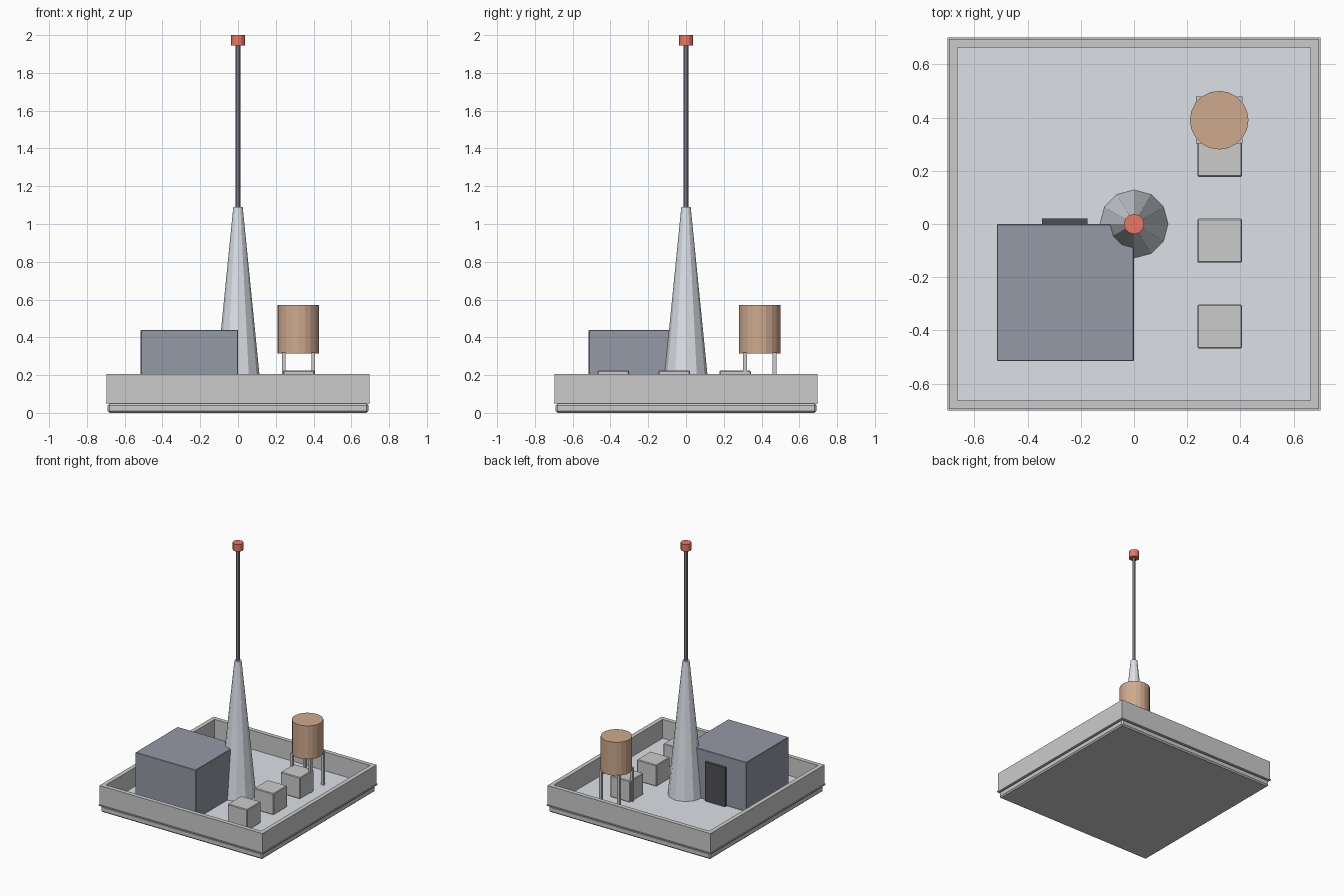
import bpy, math

if "Cube" in bpy.data.objects:
    bpy.data.objects.remove(bpy.data.objects["Cube"])

FLOOR = 0.06


def material(name, rgb):
    m = bpy.data.materials.new(name)
    m.diffuse_color = (*rgb, 1)
    m.use_nodes = True
    m.node_tree.nodes["Principled BSDF"].inputs["Base Color"].default_value = m.diffuse_color
    return m


slate = material("slate", (0.30, 0.32, 0.38))
dark = material("dark", (0.08, 0.08, 0.09))
copper = material("copper", (0.62, 0.40, 0.27))
red = material("red", (0.85, 0.18, 0.13))
pale = material("pale_blue_grey", (0.72, 0.75, 0.80))


def finish(name, mat, bevel=0):
    ob = bpy.context.object
    ob.name = name
    if mat:
        ob.data.materials.append(mat)
    if bevel:
        b = ob.modifiers.new("edge_bevel", "BEVEL")
        b.width, b.segments = bevel, 1
    return ob


def box(name, x0, x1, y0, y1, z0, z1, mat=None, bevel=0):
    bpy.ops.mesh.primitive_cube_add(
        size=1, location=((x0 + x1) / 2, (y0 + y1) / 2, (z0 + z1) / 2))
    ob = bpy.context.object
    ob.scale = (x1 - x0, y1 - y0, z1 - z0)
    bpy.ops.object.transform_apply(location=False, rotation=False, scale=True)
    return finish(name, mat, bevel)


def taper(name, x, y, z0, z1, r0, r1, sides, mat=None):
    bpy.ops.mesh.primitive_cone_add(
        vertices=sides, radius1=r0, radius2=r1, depth=z1 - z0,
        location=(x, y, (z0 + z1) / 2))
    return finish(name, mat)


# Base slab with bevelled edge, and the thin ledge plate forming the roof floor
box("base_slab", -0.69, 0.69, -0.69, 0.69, 0, 0.05, bevel=0.01)
box("ledge", -0.70, 0.70, -0.70, 0.70, 0.05, 0.058)
box("roof_floor", -0.67, 0.67, -0.67, 0.67, 0.05, FLOOR, pale)

# Parapet: square ring with mitred corners, lofted from a small wall profile
profile = [(0.695, 0.055), (0.695, 0.205), (0.662, 0.205), (0.662, 0.055)]
corners = [(-1, -1), (1, -1), (1, 1), (-1, 1)]
verts = [(sx * r, sy * r, z) for sx, sy in corners for r, z in profile]
faces = []
for c in range(4):
    d = (c + 1) % 4
    for p in range(4):
        q = (p + 1) % 4
        faces.append((c * 4 + p, d * 4 + p, d * 4 + q, c * 4 + q))
mesh = bpy.data.meshes.new("parapet")
mesh.from_pydata(verts, [], faces)
parapet = bpy.data.objects.new("parapet", mesh)
bpy.context.collection.objects.link(parapet)

# Stairwell hut with its door on the back side
box("hut", -0.515, 0, -0.515, 0, FLOOR, 0.44, slate, 0.003)
box("hut_door", -0.345, -0.175, -0.01, 0.02, FLOOR, 0.36, dark)

# Spire, mast and beacon
taper("spire", 0, 0, FLOOR, 1.09, 0.128, 0.025, 12, pale)
taper("mast", 0, 0, 1.08, 1.95, 0.0125, 0.0125, 8, slate)
taper("beacon", 0, 0, 1.945, 2.0, 0.038, 0.038, 12, red)

# Water tank on four legs
TX, TY = 0.32, 0.39
taper("water_tank", TX, TY, 0.315, 0.572, 0.11, 0.11, 20, copper)
for i, (sx, sy) in enumerate(corners):
    x, y = TX + sx * 0.078, TY + sy * 0.078
    box(f"tank_leg_{i + 1}", x - 0.01, x + 0.01, y - 0.01, y + 0.01, FLOOR, 0.32)

# Row of ventilation units
for i in range(3):
    y = -0.385 + i * 0.3225
    box(f"vent_unit_{i + 1}", 0.238, 0.406, y - 0.083, y + 0.083, FLOOR, 0.225,
        None, 0.005)
